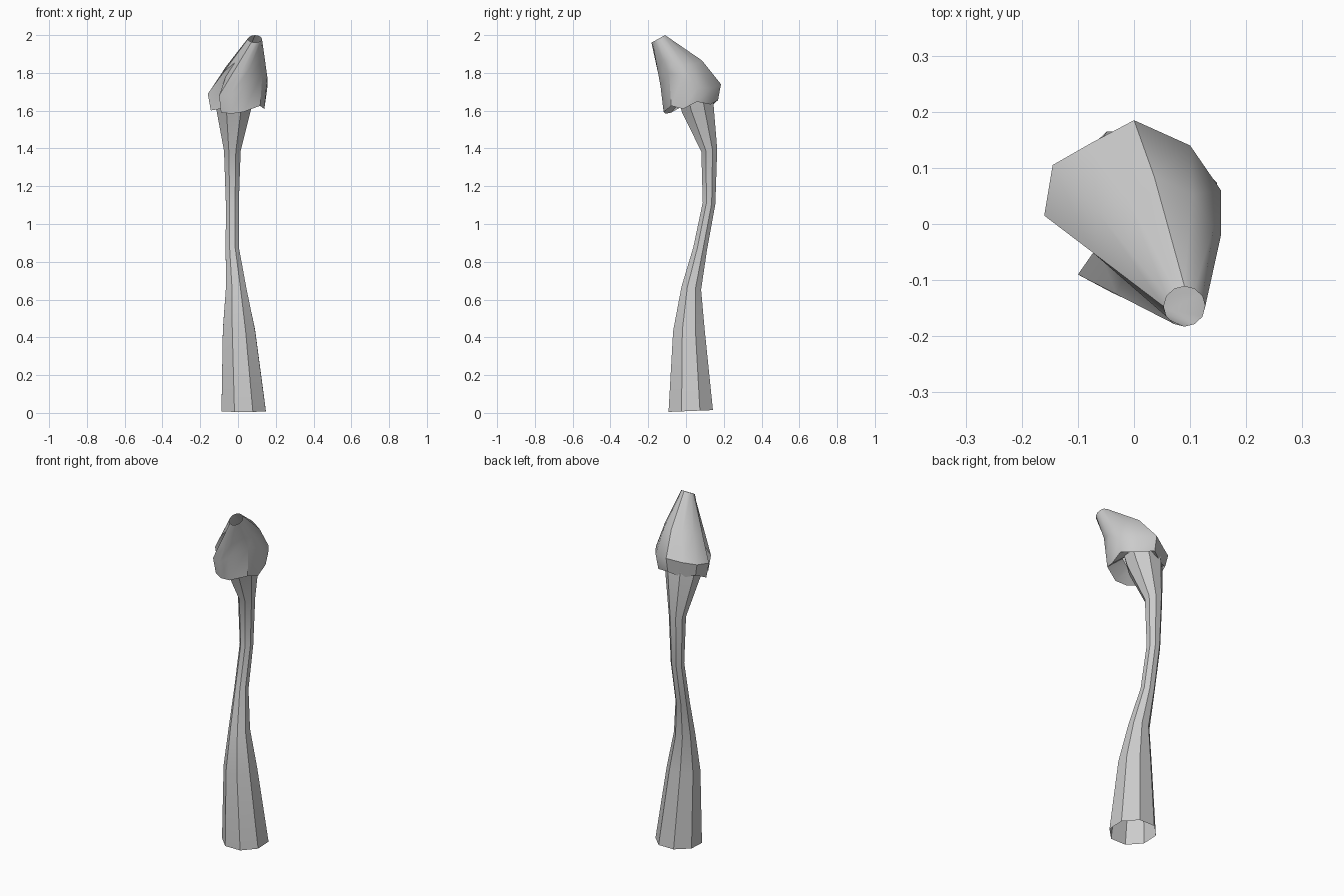
import bpy, bmesh, math
from mathutils import Vector

cube = bpy.data.objects.get("Cube")
if cube:
    bpy.data.objects.remove(cube)

grey = bpy.data.materials.new("pale grey")
grey.use_nodes = True
tone = (0.6, 0.6, 0.6, 1)
grey.diffuse_color = tone
grey.node_tree.nodes["Principled BSDF"].inputs["Base Color"].default_value = tone


def loft(name, rings):
    """Skin a list of equally sized point rings, leaving both ends open."""
    bm = bmesh.new()
    loops = [[bm.verts.new(p) for p in ring] for ring in rings]
    for lower, upper in zip(loops, loops[1:]):
        count = len(lower)
        for i in range(count):
            j = (i + 1) % count
            bm.faces.new((lower[i], lower[j], upper[j], upper[i]))
    bmesh.ops.recalc_face_normals(bm, faces=bm.faces)
    mesh = bpy.data.meshes.new(name)
    bm.to_mesh(mesh)
    bm.free()
    mesh.materials.append(grey)
    obj = bpy.data.objects.new(name, mesh)
    bpy.context.collection.objects.link(obj)
    bpy.ops.object.select_all(action="DESELECT")
    obj.select_set(True)
    bpy.context.view_layer.objects.active = obj
    bpy.ops.object.shade_smooth_by_angle(angle=math.radians(40))
    return obj


# Stem: octagonal tube, flared at both ends and open at the foot
# Each section: centre x, centre y, height, half width, half depth, slope along y
sections = [
    (.03, .025, .01, .12, .12, .04),
    (.005, .015, .44, .087, .085, .08),
    (-.01, .028, .66, .055, .053, -.15),
    (-.03, .075, .87, .036, .037, -.2),
    (-.03, .122, 1.11, .035, .034, -.15),
    (-.03, .123, 1.39, .045, .043, .15),
    (-.023, .062, 1.61, .093, .086, .2),
    (-.02, .05, 1.67, .1, .09, .1),
]
stem_rings = []
for cx, cy, z, rx, ry, slope in sections:
    ring = []
    for i in range(8):
        a = math.tau * (i + .5) / 8
        dx, dy = rx * math.cos(a) * 1.06, ry * math.sin(a) * 1.06
        ring.append((cx + dx, cy + dy, z + slope * dy))
    stem_rings.append(ring)
loft("stem", stem_rings)

# Cap: irregular hood with a folded groove, drawn up to a narrow leaning mouth
shoulder = [Vector(p) for p in (
    (0, .185, 1.74), (-.075, .145, 1.72), (-.145, .105, 1.71),
    (-.16, .015, 1.69), (-.065, -.04, 1.78), (-.1, -.09, 1.68),
    (-.04, -.122, 1.68), (.03, -.135, 1.73), (.13, -.09, 1.8),
    (.155, -.02, 1.78), (.155, .06, 1.72), (.1, .14, 1.72))]
count = len(shoulder)
mouth_centre = Vector((.09, -.147, 1.98))
hub = Vector((0, .03, 1.68))
mouth, middle, rim, underside = [], [], [], []
for i, p in enumerate(shoulder):
    a = math.tau * i / count + math.pi / 2
    dx, dy = .037 * math.cos(a), .036 * math.sin(a)
    tip = mouth_centre + Vector((dx, dy, dy * .55))
    mouth.append(tip)
    bulge = Vector((0, .018, .022)) * max(0, math.sin(a))
    middle.append(tip.lerp(p, .6) + bulge)
    edge = hub + (p - hub) * .9
    edge.z = 1.61 + .2 * max(edge.y, -.04) + .012 * (-1) ** i + .1 * max(edge.x, 0)
    if p.x < 0 and p.y < -.1:
        edge.z -= .03
    rim.append(edge)
    underside.append(hub.lerp(edge, .5) + Vector((0, 0, .02)))
loft("cap", [underside, rim, shoulder, middle, mouth])
